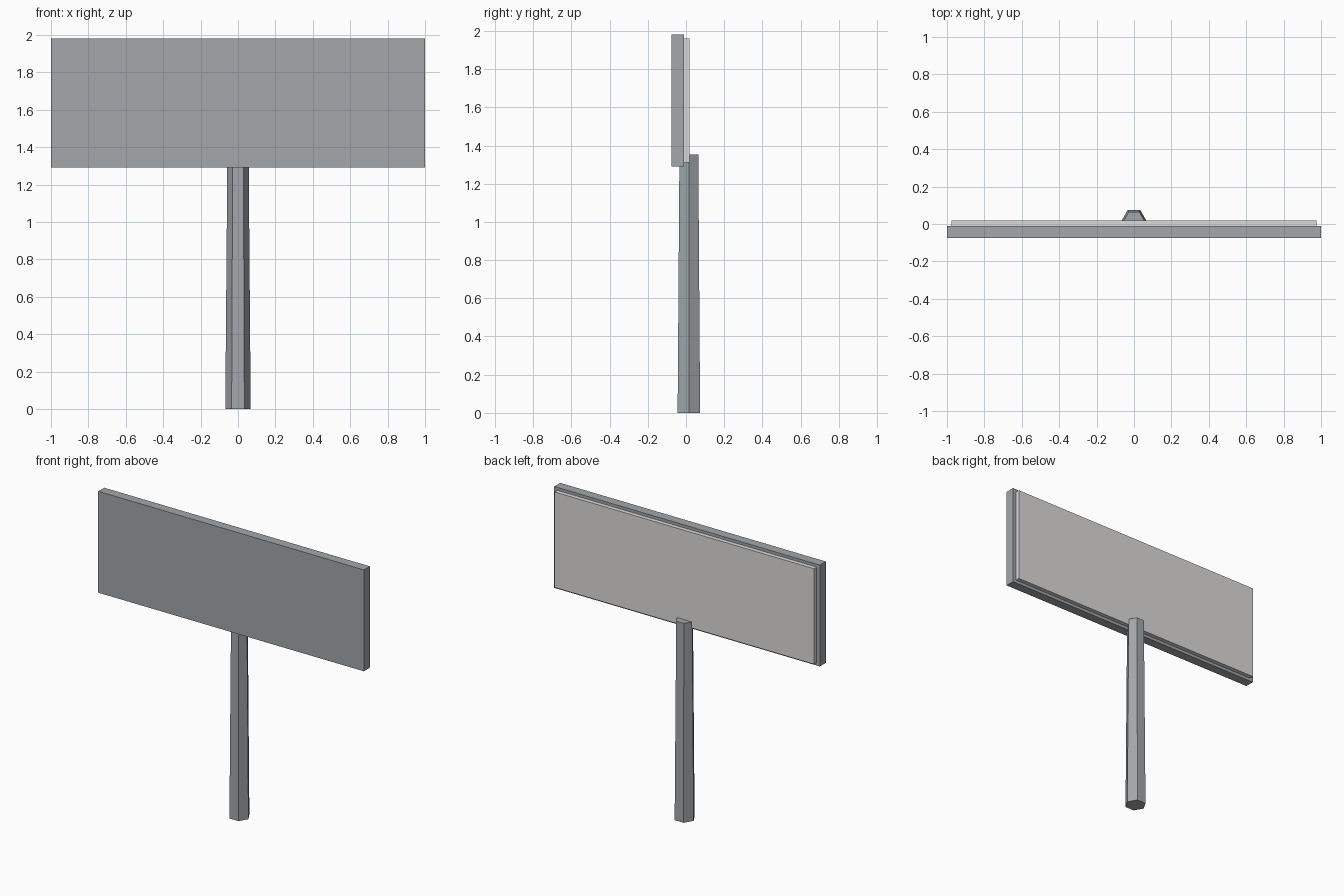
import bpy
import math

if "Cube" in bpy.data.objects:
    bpy.data.objects.remove(bpy.data.objects["Cube"])


def material(name, color):
    m = bpy.data.materials.new(name)
    m.diffuse_color = (*color, 1)
    m.use_nodes = True
    m.node_tree.nodes["Principled BSDF"].inputs["Base Color"].default_value = m.diffuse_color
    return m


def box(name, x, y, z, mat):
    """Box from (min, max) ranges on each axis."""
    ranges = (x, y, z)
    bpy.ops.mesh.primitive_cube_add(size=1, location=[(a + b) / 2 for a, b in ranges])
    ob = bpy.context.object
    ob.name = name
    ob.scale = [b - a for a, b in ranges]
    bpy.ops.object.transform_apply(location=False, rotation=False, scale=True)
    ob.data.materials.append(mat)
    return ob


metal = material("grey_metal", (0.36, 0.39, 0.41))
pale = material("pale_backing", (0.72, 0.71, 0.69))

# Sign board and the slightly smaller backing plate behind it
box("sign_board", (-1, 1), (-0.075, -0.011), (1.29, 1.98), metal)
box("backing_plate", (-0.976, 0.976), (-0.011, 0.018), (1.31, 1.96), pale)

# Tapered six-sided post, corners pointing along x
height = 1.352
bpy.ops.mesh.primitive_cone_add(vertices=6, radius1=0.068, radius2=0.057, depth=height,
                                location=(0, 0.015, height / 2),
                                rotation=(0, 0, math.radians(30)))
post = bpy.context.object
post.name = "post"
bpy.ops.object.transform_apply(location=False, rotation=True, scale=False)
post.data.materials.append(metal)
